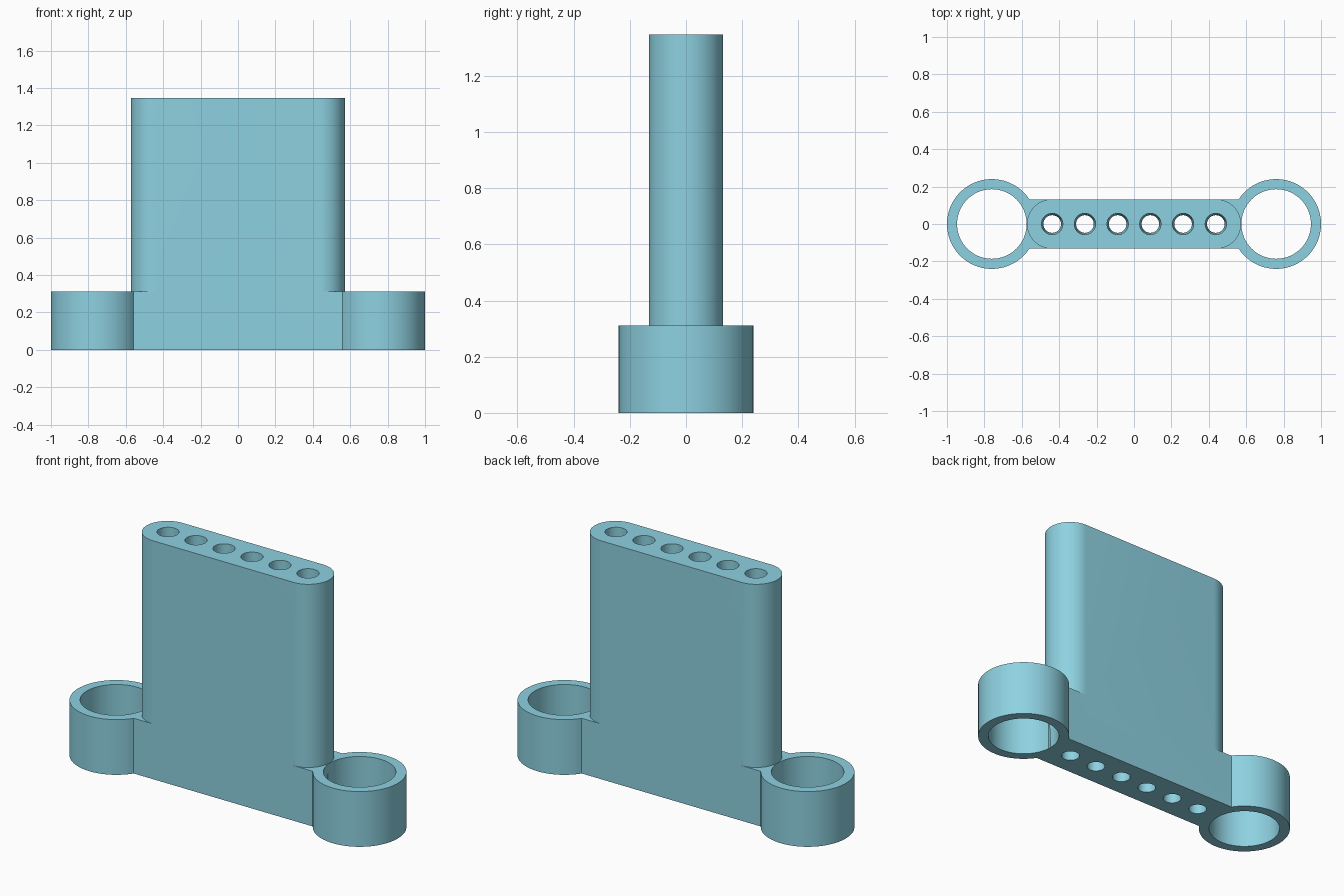
import bpy, bmesh, math

if "Cube" in bpy.data.objects:
    bpy.data.objects.remove(bpy.data.objects["Cube"])

RING_X, RING_R, BORE_R, BASE_H = 0.76, 0.24, 0.186, 0.312
WALL, HALF, TOP = 0.132, 0.572, 1.347

mat = bpy.data.materials.new("pale teal")
mat.diffuse_color = (0.27, 0.64, 0.75, 1)
mat.use_nodes = True
mat.node_tree.nodes["Principled BSDF"].inputs["Base Color"].default_value = mat.diffuse_color


def prism(name, low, high, z0, z1):
    """Solid between a bottom and a top outline."""
    bm = bmesh.new()
    a = [bm.verts.new((x, y, z0)) for x, y in low]
    b = [bm.verts.new((x, y, z1)) for x, y in high]
    n = len(a)
    bm.faces.new(a[::-1])
    bm.faces.new(b)
    for i in range(n):
        j = (i + 1) % n
        bm.faces.new((a[i], a[j], b[j], b[i]))
    me = bpy.data.meshes.new(name)
    bm.to_mesh(me)
    bm.free()
    me.materials.append(mat)
    ob = bpy.data.objects.new(name, me)
    bpy.context.collection.objects.link(ob)
    return ob


def arc(cx, r, a0, a1, n):
    return [(cx + r * math.cos(a0 + (a1 - a0) * i / n),
             r * math.sin(a0 + (a1 - a0) * i / n)) for i in range(n + 1)]


def circle(cx, r, n=64):
    return arc(cx, r, 0, 2 * math.pi, n)[:-1]


def combine(ob, other, op):
    m = ob.modifiers.new(op.lower(), 'BOOLEAN')
    m.operation, m.object, m.solver = op, other, 'EXACT'
    bpy.context.view_layer.objects.active = ob
    bpy.ops.object.modifier_apply(modifier=m.name)
    bpy.data.objects.remove(other)


# Base outline: two round lugs joined by a straight bar
t = math.asin(WALL / RING_R)
base = arc(RING_X, RING_R, -math.pi + t, math.pi - t, 64)
base += arc(-RING_X, RING_R, t, 2 * math.pi - t, 64)
bracket = prism("tube_bracket", base, base, 0, BASE_H)

# Tall slab with rounded ends
c = HALF - WALL
slab = arc(c, WALL, -math.pi / 2, math.pi / 2, 32)
slab += arc(-c, WALL, math.pi / 2, 1.5 * math.pi, 32)
combine(bracket, prism("slab", slab, slab, 0, TOP), 'UNION')

# Lug bores
for s in (-1, 1):
    p = circle(s * RING_X, BORE_R)
    combine(bracket, prism("bore", p, p, -0.1, BASE_H + 0.1), 'DIFFERENCE')

# Row of six slightly tapered through holes
for i in range(6):
    x = (i - 2.5) * 0.175
    combine(bracket, prism("hole", circle(x, 0.047, 40), circle(x, 0.057, 40),
                           -0.01, TOP + 0.01), 'DIFFERENCE')

bpy.ops.object.select_all(action='DESELECT')
bracket.select_set(True)
bpy.context.view_layer.objects.active = bracket
bpy.ops.object.shade_smooth_by_angle(angle=math.radians(30))
